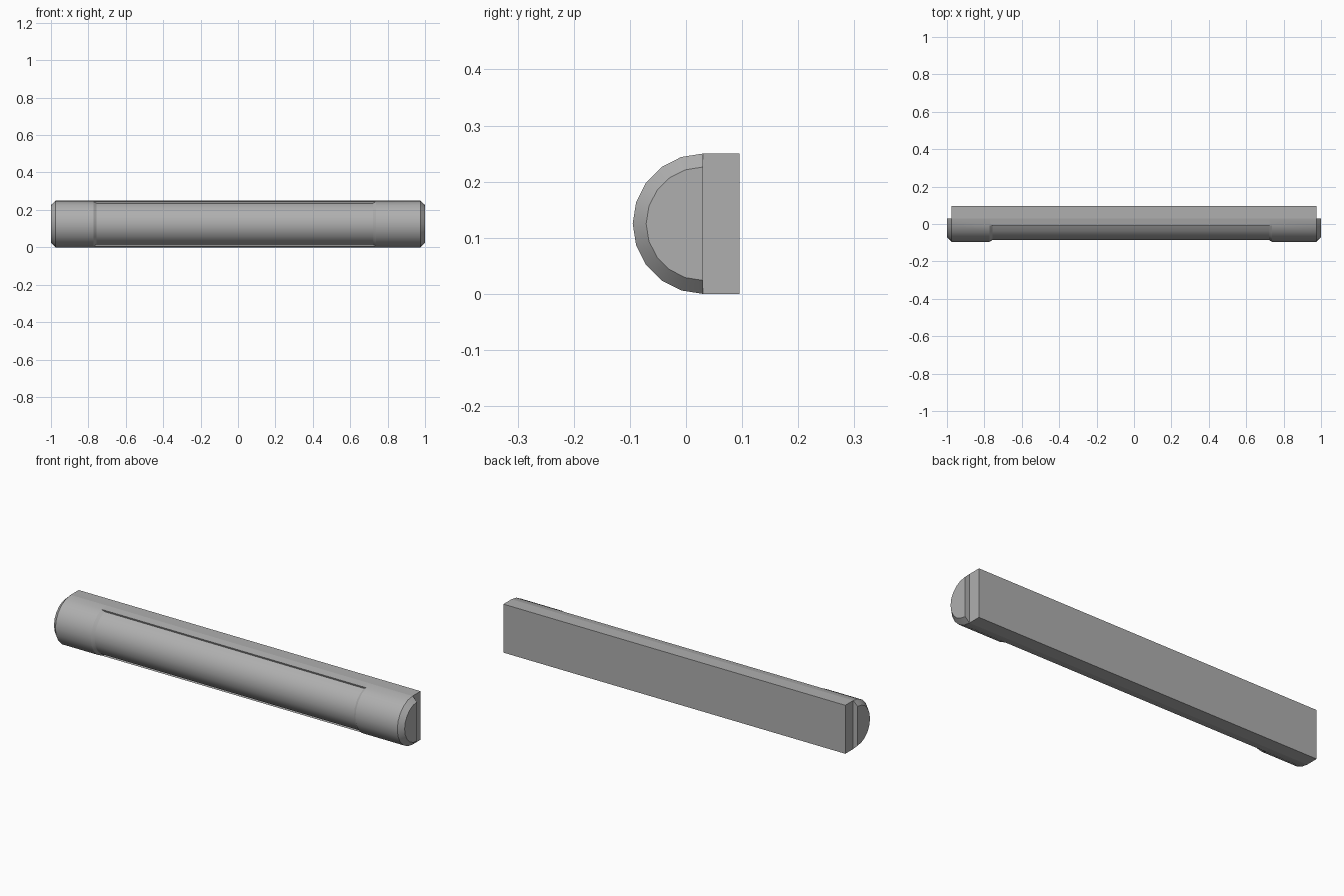
import bpy, bmesh, math

if "Cube" in bpy.data.objects:
    bpy.data.objects.remove(bpy.data.objects["Cube"])

CY, CZ = 0.03, 0.125      # centre of the half-round section
R_OUT, R_IN, R_END = 0.125, 0.116, 0.101
SEG = 10

grey = bpy.data.materials.new("dark_grey")
grey.diffuse_color = (0.43, 0.43, 0.43, 1)
grey.use_nodes = True
grey.node_tree.nodes["Principled BSDF"].inputs["Base Color"].default_value = grey.diffuse_color


def half_round(r):
    """Half circle bulging to the front (-y), as (y, z) points."""
    return [(CY - r * math.sin(math.pi * i / SEG),
             CZ + r * math.cos(math.pi * i / SEG)) for i in range(SEG + 1)]


def body_section(r_edge, r_front):
    """Half round whose front is recessed between two edge rails."""
    edge, front = half_round(r_edge), half_round(r_front)
    return edge[:2] + front[1:-1] + edge[-2:]


def loft(name, stations):
    """Skin a list of (x, [(y, z), ...]) closed sections and cap both ends."""
    bm = bmesh.new()
    rings = [[bm.verts.new((x, y, z)) for y, z in pts] for x, pts in stations]
    n = len(rings[0])
    for a, b in zip(rings, rings[1:]):
        for i in range(n):
            j = (i + 1) % n
            bm.faces.new((a[i], a[j], b[j], b[i]))
    bm.faces.new(rings[0])
    bm.faces.new(rings[-1])
    bmesh.ops.remove_doubles(bm, verts=bm.verts, dist=1e-5)
    bmesh.ops.recalc_face_normals(bm, faces=bm.faces)
    mesh = bpy.data.meshes.new(name)
    bm.to_mesh(mesh)
    bm.free()
    mesh.materials.append(grey)
    obj = bpy.data.objects.new(name, mesh)
    bpy.context.collection.objects.link(obj)
    bpy.ops.object.select_all(action='DESELECT')
    obj.select_set(True)
    bpy.context.view_layer.objects.active = obj
    bpy.ops.object.shade_smooth_by_angle(angle=math.radians(30))
    return obj


# Half-round body: chamfered ends, shallow recess along the front
loft("half_round_body", [(x, body_section(a, b)) for x, a, b in (
    (-1, R_END, R_END), (-0.975, R_OUT, R_OUT),
    (-0.772, R_OUT, R_OUT), (-0.757, R_OUT, R_IN),
    (0.722, R_OUT, R_IN), (0.737, R_OUT, R_OUT),
    (0.975, R_OUT, R_OUT), (1, R_END, R_END))])

# Flat mounting plate behind
plate = [(CY, 0), (0.095, 0), (0.095, 0.25), (CY, 0.25)]
loft("back_plate", [(x, plate) for x in (-0.975, 0.975)])
